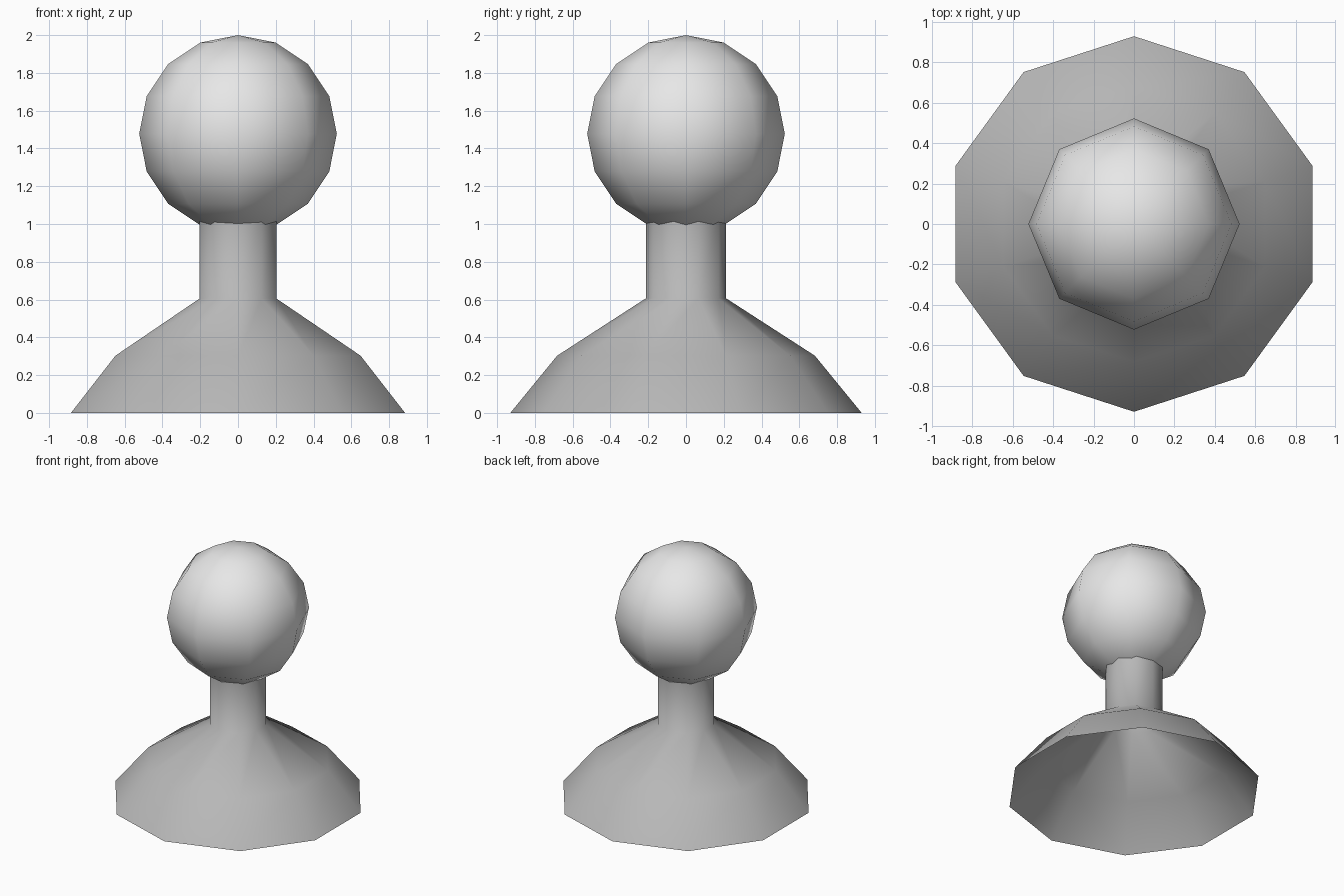
import bpy, bmesh, math

if "Cube" in bpy.data.objects:
    bpy.data.objects.remove(bpy.data.objects["Cube"])


def material(name, value):
    m = bpy.data.materials.new(name)
    m.diffuse_color = (value, value, value, 1)
    m.use_nodes = True
    m.node_tree.nodes["Principled BSDF"].inputs["Base Color"].default_value = m.diffuse_color
    return m


def finish(name, bm, mat):
    bmesh.ops.recalc_face_normals(bm, faces=bm.faces)
    for f in bm.faces:
        f.smooth = True
    mesh = bpy.data.meshes.new(name)
    bm.to_mesh(mesh)
    bm.free()
    mesh.materials.append(mat)
    ob = bpy.data.objects.new(name, mesh)
    bpy.context.collection.objects.link(ob)
    return ob


light_grey = material("light_grey", 0.8)
mid_grey = material("mid_grey", 0.48)

# Shoulders and neck: ten-sided lathe, open underneath
SIDES = 10
profile = [(0.93, 0.0), (0.682, 0.303), (0.213, 0.606), (0.213, 1.04)]
bm = bmesh.new()
rings = []
for r, z in profile:
    angles = [math.pi / 2 + 2 * math.pi * i / SIDES for i in range(SIDES)]
    rings.append([bm.verts.new((r * math.cos(a), r * math.sin(a), z)) for a in angles])
for low, high in zip(rings, rings[1:]):
    for i in range(SIDES):
        j = (i + 1) % SIDES
        bm.faces.new((low[i], low[j], high[j], high[i]))
body = finish("shoulders_and_neck", bm, mid_grey)

# Head: coarse ball with eight segments and eight rings
HEAD_R = 0.523
bm = bmesh.new()
bmesh.ops.create_uvsphere(bm, u_segments=8, v_segments=8, radius=HEAD_R)
bmesh.ops.translate(bm, verts=bm.verts, vec=(0, 0, 2 - HEAD_R))
head = finish("head", bm, light_grey)

# Keep shell normals facing outward on the open body
if sum(p.normal.dot(p.center) * p.area for p in body.data.polygons) < 0:
    body.data.flip_normals()
